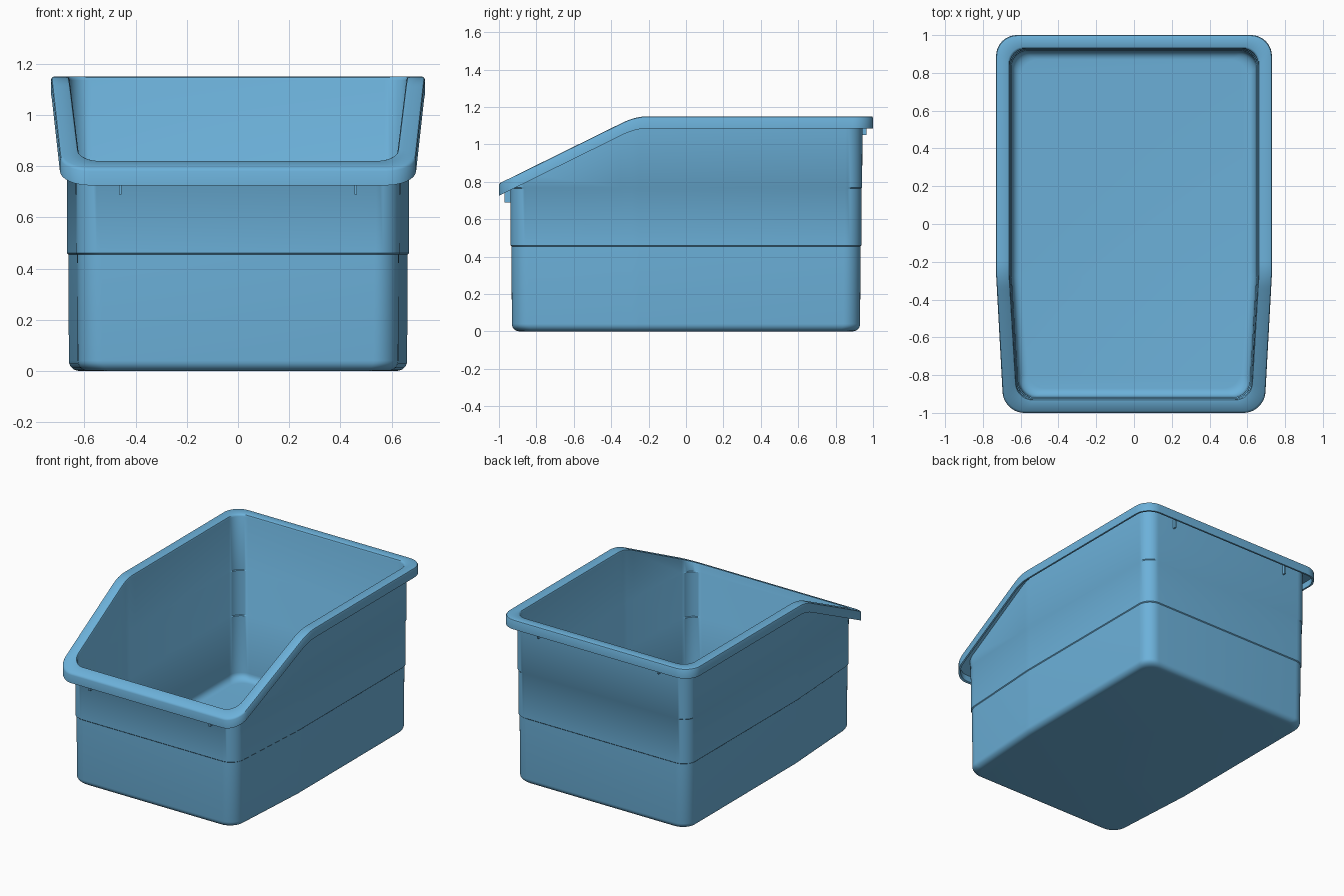
import bpy, bmesh, math
from mathutils import Vector

cube = bpy.data.objects.get("Cube")
if cube:
    bpy.data.objects.remove(cube)

blue = bpy.data.materials.new("bin blue")
blue.use_nodes = True
blue.diffuse_color = (0.15, 0.44, 0.70, 1)
blue.node_tree.nodes["Principled BSDF"].inputs["Base Color"].default_value = blue.diffuse_color

BEND = -0.27    # where the sides start to taper and the rim to slope
TOP = 1.15


def rim_height(y):
    """Flat at the back, sloping down to the front with a soft bend."""
    u, w = BEND - y, 0.07
    ramp = 0 if u < -w else u if u > w else (u + w) ** 2 / (4 * w)
    return TOP - 0.493 * ramp


def corner(p, a, b, r, steps=10):
    """Round a corner at p between the directions a and b."""
    pts = []
    for i in range(steps + 1):
        t = math.pi / 2 * i / steps
        pts.append(p + r * (a * (1 - math.sin(t)) + b * (1 - math.cos(t))))
    return pts


def outline(inset, r):
    """Plan outline of the bin, moved inwards and with corner radius r."""
    back = Vector((0.73 - inset, 1 - inset))
    bend = Vector((0.73 - inset, BEND))
    front = Vector((0.69 - inset, inset - 1))
    slope = (bend - front).normalized()
    half = corner(back, Vector((-1, 0)), Vector((0, -1)), r)
    for i in range(-4, 5):
        y = BEND - i * 0.02
        x = bend.x if i <= 0 else bend.x + slope.x / slope.y * (y - BEND)
        half.append(Vector((x, y)))
    half += corner(front, slope, Vector((-1, 0)), r)
    return half + [Vector((-p.x, p.y)) for p in reversed(half)]


def fillet(inset, z, size, steps=6):
    """Bottom edge rounding, listed from the floor up to the wall."""
    for i in range(steps + 1):
        t = math.pi / 2 * i / steps
        yield inset + size * (1 - math.sin(t)), 0.09, z + size * (1 - math.cos(t)), False


# Section: inset, corner radius, height, and whether height follows the rim
section = list(fillet(0.069, 0, 0.04))
section += [
    (0.067, 0.09, 0.455, False), (0.062, 0.09, 0.46, False),
    (0.061, 0.09, 0.765, False), (0.058, 0.09, 0.77, False),
    # hollow flange and skirt
    (0.057, 0.09, -0.022, True), (0.012, 0.10, -0.022, True),
    (0.012, 0.10, -0.065, True), (0, 0.11, -0.065, True),
    (0, 0.11, -0.010, True), (0.003, 0.11, -0.003, True),
    (0.010, 0.105, 0, True), (0.061, 0.09, 0, True),
    (0.068, 0.085, -0.004, True), (0.072, 0.085, -0.014, True),
    # inner wall
    (0.074, 0.085, 0.77, False), (0.077, 0.085, 0.765, False),
    (0.079, 0.085, 0.46, False), (0.082, 0.085, 0.455, False),
]
section += reversed(list(fillet(0.085, 0.02, 0.045)))

# Bin shell
bm = bmesh.new()
rings = []
for inset, r, z, follows in section:
    rings.append([bm.verts.new((p.x, p.y, z + (rim_height(p.y) if follows else 0)))
                  for p in outline(inset, r)])
for low, high in zip(rings, rings[1:]):
    for i in range(len(low)):
        j = (i + 1) % len(low)
        bm.faces.new((low[i], low[j], high[j], high[i]))
bm.faces.new(rings[0])
bm.faces.new(rings[-1])
bmesh.ops.recalc_face_normals(bm, faces=bm.faces)
mesh = bpy.data.meshes.new("bin_shell")
bm.to_mesh(mesh)
bm.free()
shell = bpy.data.objects.new("bin_shell", mesh)
bpy.context.collection.objects.link(shell)
mesh.materials.append(blue)
bpy.ops.object.select_all(action="DESELECT")
shell.select_set(True)
bpy.context.view_layer.objects.active = shell
bpy.ops.object.shade_smooth_by_angle(angle=math.radians(35))

# Small ribs under the flange, front and back
for place, y, low, high in (("front", -0.954, 0.69, 0.785), ("back", 0.949, 1.05, 1.135)):
    for side, x in (("left", 0.46), ("right", -0.46)):
        bpy.ops.mesh.primitive_cube_add(size=1, location=(x, y, (low + high) / 2))
        rib = bpy.context.object
        rib.name = f"{place}_rib_{side}"
        rib.scale = (0.01, 0.032, high - low)
        rib.data.materials.append(blue)
